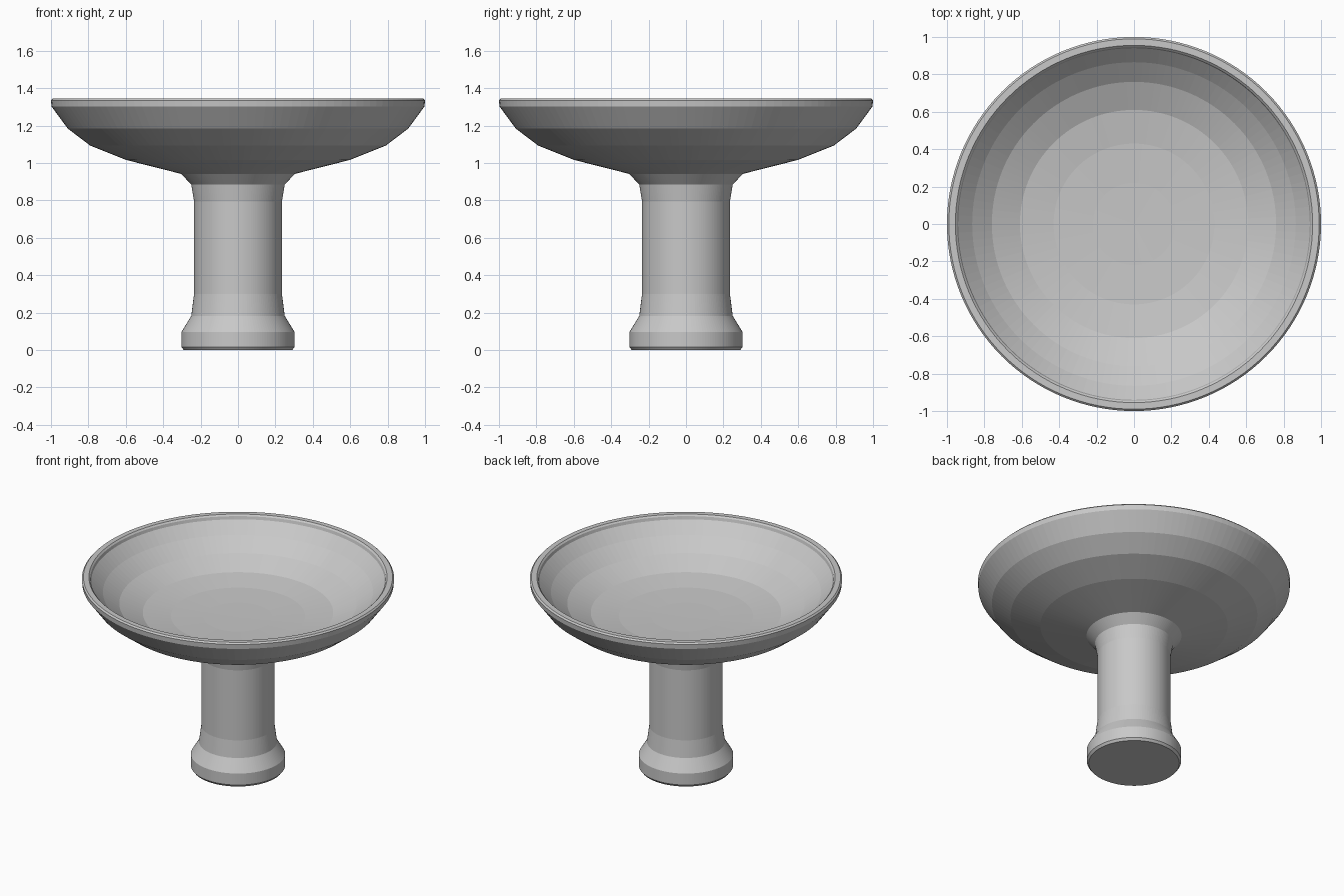
import bpy, bmesh, math

if "Cube" in bpy.data.objects:
    bpy.data.objects.remove(bpy.data.objects["Cube"])

SEGMENTS = 128

stone = bpy.data.materials.new("grey stone")
stone.diffuse_color = (0.58, 0.58, 0.58, 1)
stone.use_nodes = True
stone.node_tree.nodes["Principled BSDF"].inputs["Base Color"].default_value = stone.diffuse_color


def lathe(name, profile, mat):
    """Revolve a (radius, height) profile around z; zero radius makes a pole."""
    bm = bmesh.new()
    rings = []
    for r, z in profile:
        count = SEGMENTS if r > 0 else 1
        rings.append([bm.verts.new((r * math.cos(2 * math.pi * i / SEGMENTS),
                                    r * math.sin(2 * math.pi * i / SEGMENTS), z))
                      for i in range(count)])
    for a, b in zip(rings, rings[1:]):
        for i in range(SEGMENTS):
            j = (i + 1) % SEGMENTS
            quad = [a[i % len(a)], a[j % len(a)], b[j % len(b)], b[i % len(b)]]
            bm.faces.new(list(dict.fromkeys(quad)))
    bmesh.ops.recalc_face_normals(bm, faces=bm.faces)
    mesh = bpy.data.meshes.new(name)
    bm.to_mesh(mesh)
    bm.free()
    mesh.materials.append(mat)
    obj = bpy.data.objects.new(name, mesh)
    bpy.context.collection.objects.link(obj)
    return obj


# Pedestal foot and column, flaring into the basin underside
pedestal = [(0, 0), (0.29, 0), (0.302, 0.016), (0.302, 0.097), (0.25, 0.183),
            (0.235, 0.30), (0.235, 0.795), (0.25, 0.885), (0.304, 0.942)]
# Basin underside up to the outer lip
underside = [(0.60, 1.017), (0.79, 1.093), (0.91, 1.184), (0.997, 1.302)]
# Rounded rim
rim = [(1.0, 1.335), (0.99, 1.345), (0.955, 1.345), (0.945, 1.335)]
# Basin interior down to the centre
interior = [(0.94, 1.315), (0.865, 1.24), (0.76, 1.16), (0.61, 1.095),
            (0.43, 1.07), (0.22, 1.062), (0, 1.06)]

lathe("bird_bath", pedestal + underside + rim + interior, stone)
